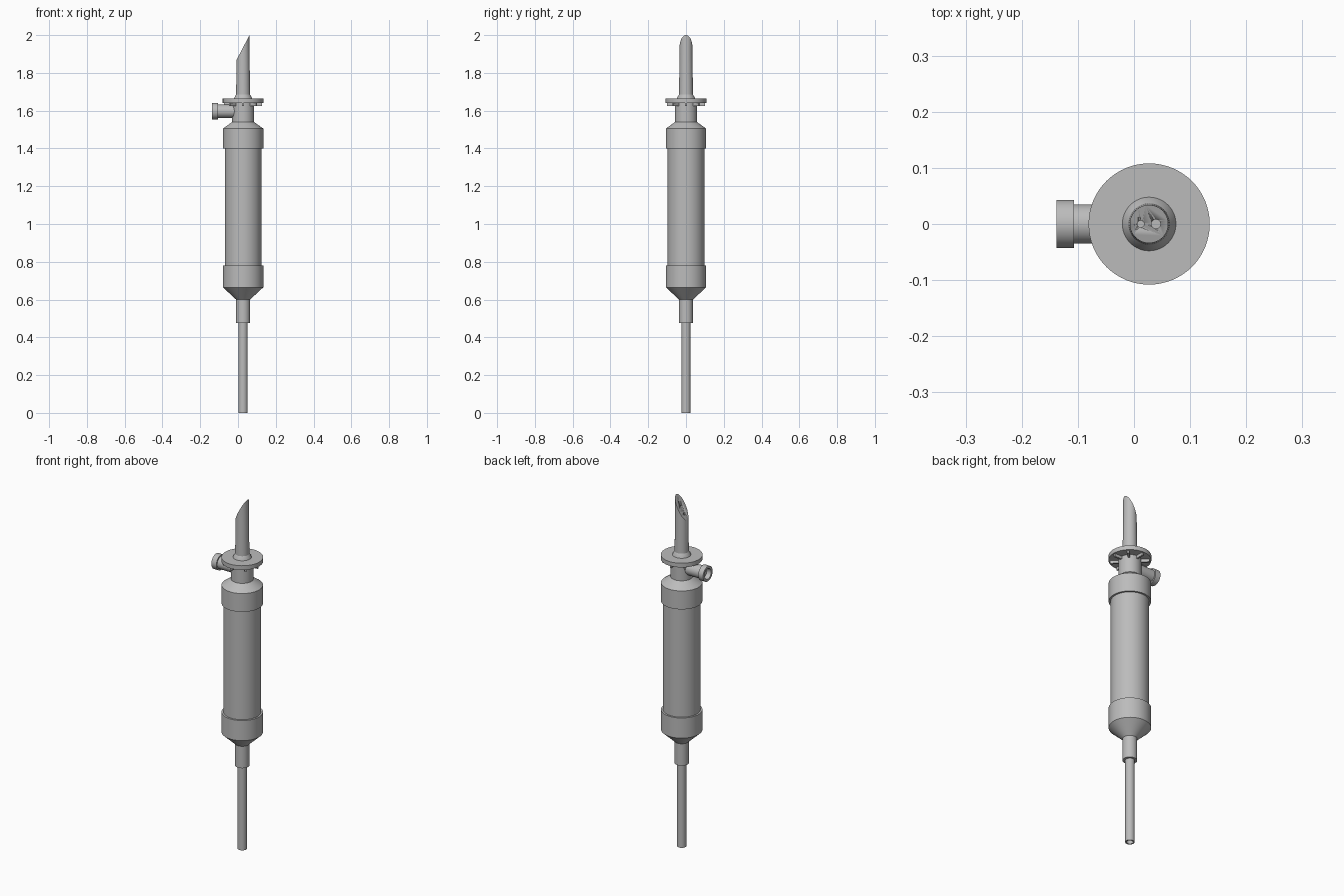
import bpy, bmesh, math
from mathutils import Matrix, Vector

AXIS_X = 0.027
PORT_Z = 1.597
SIDES = 64

cube = bpy.data.objects.get("Cube")
if cube:
    bpy.data.objects.remove(cube, do_unlink=True)

plastic = bpy.data.materials.new("grey_plastic")
plastic.use_nodes = True
GREY = (0.5, 0.5, 0.5, 1)
plastic.diffuse_color = GREY
plastic.node_tree.nodes["Principled BSDF"].inputs["Base Color"].default_value = GREY


def finish(name, bm, matrix=None):
    """Turn a bmesh into a shaded object."""
    bmesh.ops.remove_doubles(bm, verts=bm.verts, dist=0.00001)
    bmesh.ops.recalc_face_normals(bm, faces=bm.faces)
    mesh = bpy.data.meshes.new(name)
    bm.to_mesh(mesh)
    bm.free()
    mesh.materials.append(plastic)
    obj = bpy.data.objects.new(name, mesh)
    bpy.context.collection.objects.link(obj)
    obj.matrix_world = matrix or Matrix.Translation((AXIS_X, 0, 0))
    bpy.ops.object.select_all(action="DESELECT")
    obj.select_set(True)
    bpy.context.view_layer.objects.active = obj
    bpy.ops.object.shade_smooth_by_angle(angle=math.radians(30))
    return obj


def lathe_mesh(profile):
    """Revolve a list of (radius, height) around z."""
    bm = bmesh.new()
    verts = [bm.verts.new((r, 0, z)) for r, z in profile]
    edges = [bm.edges.new(pair) for pair in zip(verts, verts[1:])]
    bmesh.ops.spin(bm, geom=verts + edges, cent=(0, 0, 0), axis=(0, 0, 1),
                   angle=math.tau, steps=SIDES, use_duplicate=False)
    return bm


def lathe(name, profile, matrix=None):
    return finish(name, lathe_mesh(profile), matrix)


# Chamber with its two end caps
lathe("drip_chamber", [(0, 0.7), (0.097, 0.7), (0.097, 1.45), (0, 1.45)])
lathe("upper_cap", [(0.09, 1.4), (0.107, 1.4), (0.107, 1.505), (0.058, 1.54),
                    (0.058, 1.645), (0, 1.645)])
lathe("lower_cap", [(0.09, 0.78), (0.107, 0.78), (0.107, 0.665), (0.037, 0.6),
                    (0.037, 0.475), (0.02, 0.475)])

# Hollow outlet tube
lathe("outlet_tube", [(0.024, 0.5), (0.024, 0), (0.017, 0), (0.017, 0.45), (0, 0.45)])

# Flange with radial ribs below
lathe("flange", [(0, 1.64), (0.108, 1.64), (0.108, 1.664), (0, 1.664)])
bm = bmesh.new()
for i in range(8):
    place = (Matrix.Rotation(i * math.tau / 8, 4, "Z")
             @ Matrix.Translation((0.075, 0, 1.634))
             @ Matrix.Diagonal((0.05, 0.01, 0.02, 1)))
    bmesh.ops.create_cube(bm, size=1, matrix=place)
finish("flange_ribs", bm)

# Spike with a slanted tip
bm = lathe_mesh([(0, 1.66), (0.049, 1.66), (0.046, 1.67), (0.037, 1.685),
                 (0.034, 1.9), (0.034, 2.05), (0, 2.05)])
bmesh.ops.remove_doubles(bm, verts=bm.verts, dist=0.00001)
cut = bmesh.ops.bisect_plane(
    bm, geom=bm.verts[:] + bm.edges[:] + bm.faces[:], plane_co=Vector((0.034, 0, 2)),
    plane_no=Vector((-0.13, 0, 0.068)), clear_outer=True)
rim = [e for e in cut["geom_cut"] if isinstance(e, bmesh.types.BMEdge)]
bmesh.ops.contextual_create(bm, geom=rim)
spike = finish("spike", bm)

# Two channels opening on the slanted face
for name, x, radius in (("air_channel", -0.015, 0.006), ("fluid_channel", 0.012, 0.008)):
    cutter = lathe(name + "_cutter", [(0, 1.75), (radius, 1.75), (radius, 2.1), (0, 2.1)],
                   Matrix.Translation((AXIS_X + x, 0, 0)))
    cutter.hide_render = True
    cutter.hide_set(True)
    hole = spike.modifiers.new(name, "BOOLEAN")
    hole.operation = "DIFFERENCE"
    hole.solver = "EXACT"
    hole.object = cutter

# Side port with an open, recessed end
sideways = Matrix.Translation((AXIS_X, 0, PORT_Z)) @ Matrix.Rotation(-math.pi / 2, 4, "Y")
lathe("side_port", [(0, 0.03), (0.035, 0.03), (0.035, 0.134), (0.043, 0.134),
                    (0.043, 0.165), (0.03, 0.165), (0.026, 0.14), (0, 0.14)], sideways)
